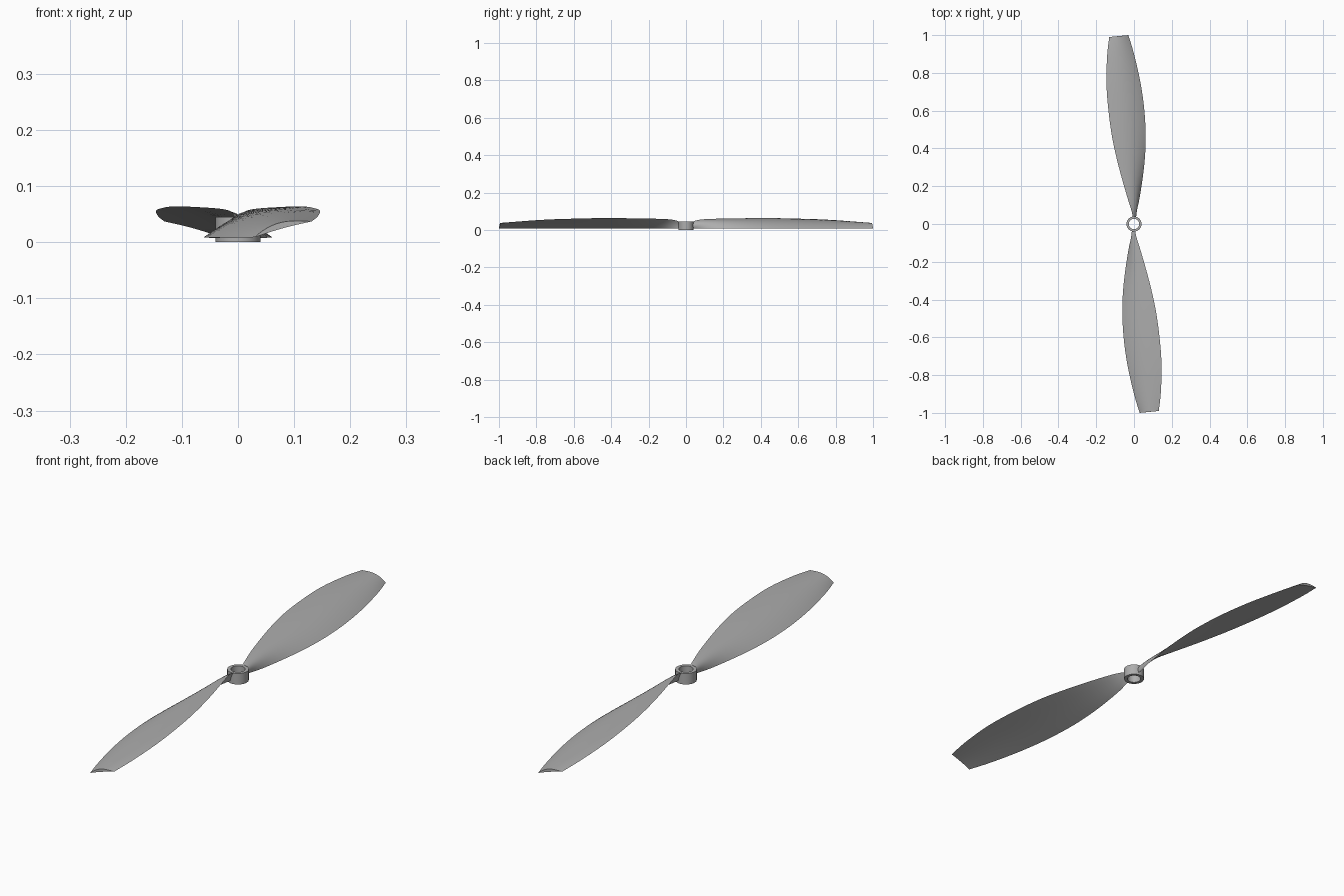
import bpy, bmesh, math
from mathutils import Matrix

cube = bpy.data.objects.get("Cube")
if cube:
    bpy.data.objects.remove(cube, do_unlink=True)

grey = bpy.data.materials.new("light_grey_plastic")
grey.use_nodes = True
colour = (0.42, 0.42, 0.42, 1)
grey.diffuse_color = colour
grey.node_tree.nodes["Principled BSDF"].inputs["Base Color"].default_value = colour


def make_object(name, bm):
    bmesh.ops.recalc_face_normals(bm, faces=bm.faces)
    mesh = bpy.data.meshes.new(name)
    bm.to_mesh(mesh)
    bm.free()
    mesh.materials.append(grey)
    obj = bpy.data.objects.new(name, mesh)
    bpy.context.collection.objects.link(obj)
    bpy.ops.object.select_all(action="DESELECT")
    bpy.context.view_layer.objects.active = obj
    obj.select_set(True)
    bpy.ops.object.shade_smooth_by_angle(angle=math.radians(35))
    return obj


def bridge_loops(bm, first, second):
    count = len(first)
    for i in range(count):
        j = (i + 1) % count
        bm.faces.new((first[i], first[j], second[j], second[i]))


def smooth_rows(rows, steps):
    """Catmull-Rom interpolation through the station rows."""
    result = []
    for i in range(len(rows) - 1):
        a, b = rows[max(i - 1, 0)], rows[i]
        c, d = rows[i + 1], rows[min(i + 2, len(rows) - 1)]
        for s in range(steps):
            t = s / steps
            result.append([
                q + t * (r - p) / 2 + t * t * (p - 2.5 * q + 2 * r - w / 2)
                + t ** 3 * (1.5 * (q - r) + (w - p) / 2)
                for p, q, r, w in zip(a, b, c, d)])
    result.append(list(rows[-1]))
    return result


# Blade stations: radius, low edge x, high edge x, low edge z, high edge z, thickness
STATIONS = [
    (0.033, -0.006, 0.006, 0.010, 0.044, 0.010),
    (0.07, -0.014, 0.013, 0.009, 0.055, 0.012),
    (0.14, -0.030, 0.035, 0.008, 0.060, 0.015),
    (0.3, -0.053, 0.080, 0.008, 0.063, 0.016),
    (0.45, -0.062, 0.114, 0.008, 0.064, 0.016),
    (0.6, -0.055, 0.135, 0.008, 0.061, 0.016),
    (0.75, -0.034, 0.146, 0.008, 0.056, 0.015),
    (0.9, 0.000, 0.142, 0.008, 0.046, 0.014),
    (1.0, 0.030, 0.131, 0.009, 0.037, 0.013),
]
CHORD_STEPS = 12


def blade_section(bm, row):
    radius, x_low, x_high, z_low, z_high, thick = row
    dx, dz = x_high - x_low, z_high - z_low
    chord = math.hypot(dx, dz)
    nx, nz = -dz / chord, dx / chord

    def point(u, offset):
        y = -radius + 0.01 * u * radius ** 4
        return bm.verts.new((x_low + u * dx + nx * offset, y,
                             z_low + u * dz + nz * offset))

    # Curved upper skin, slightly hollow lower skin
    fractions = [i / CHORD_STEPS for i in range(CHORD_STEPS + 1)]
    upper = [point(u, thick * math.sin(math.pi * u ** 0.9)) for u in fractions]
    lower = [point(u, 0.002 * math.sin(math.pi * u))
             for u in reversed(fractions[1:-1])]
    return upper + lower


def make_blade(name, turn):
    bm = bmesh.new()
    loops = [blade_section(bm, row) for row in smooth_rows(STATIONS, 4)]
    for first, second in zip(loops, loops[1:]):
        bridge_loops(bm, first, second)
    bm.faces.new(loops[0])
    bm.faces.new(loops[-1])
    bmesh.ops.transform(bm, matrix=Matrix.Rotation(turn, 4, "Z"), verts=bm.verts)
    return make_object(name, bm)


make_blade("front_blade", 0)
make_blade("back_blade", math.pi)

# Hub ring with a shaft hole
bm = bmesh.new()
SEGMENTS = 48
profile = [(0.027, 0), (0.04, 0), (0.04, 0.045), (0.027, 0.045)]
rings = [[bm.verts.new((r * math.cos(a), r * math.sin(a), z))
          for a in (math.tau * i / SEGMENTS for i in range(SEGMENTS))]
         for r, z in profile]
for i, ring in enumerate(rings):
    bridge_loops(bm, ring, rings[(i + 1) % len(rings)])
make_object("hub_ring", bm)
